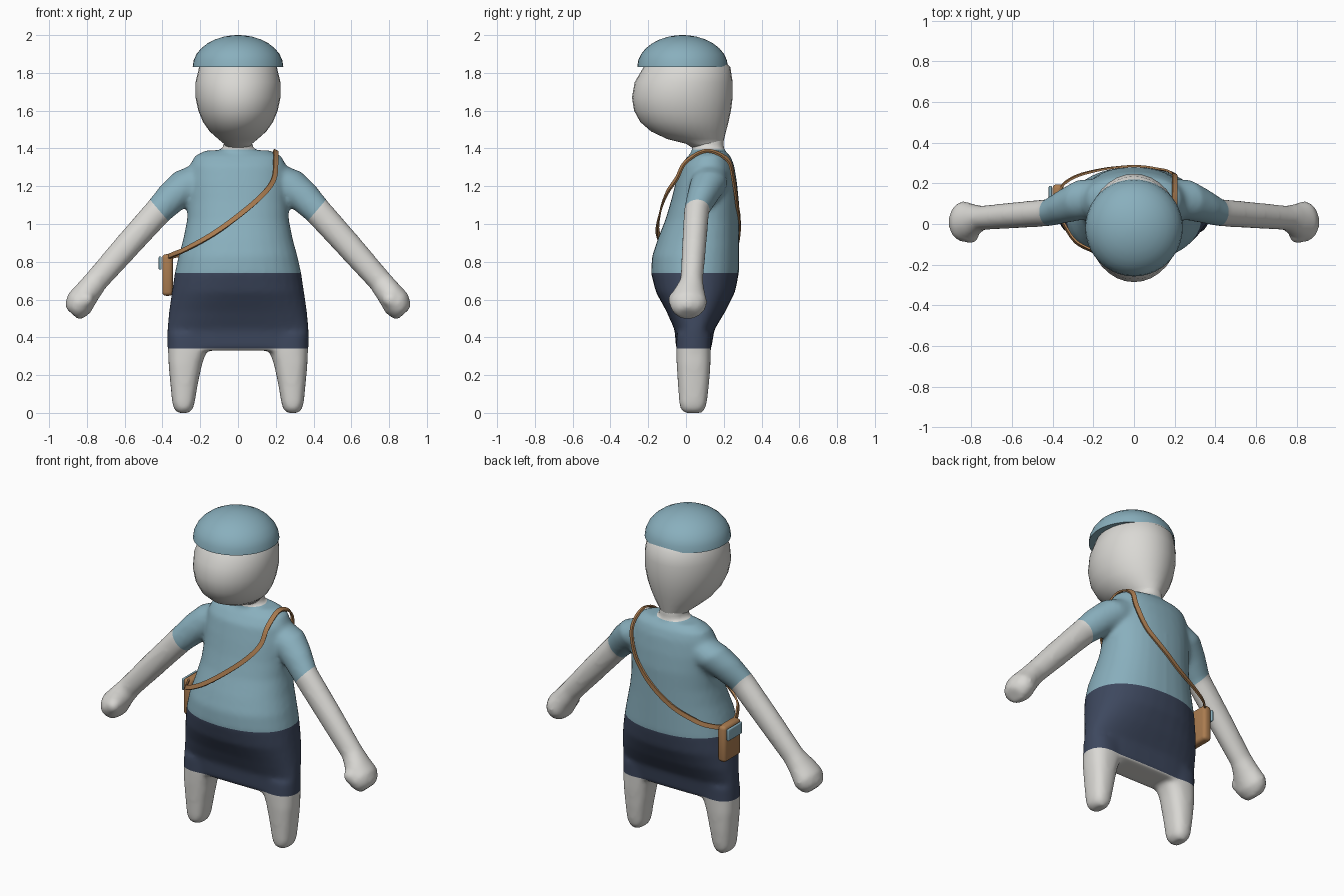
import bpy, bmesh, math
from mathutils import Vector, Matrix
from mathutils.bvhtree import BVHTree

if "Cube" in bpy.data.objects:
    bpy.data.objects.remove(bpy.data.objects["Cube"])


def material(name, rgb):
    m = bpy.data.materials.new(name)
    m.use_nodes = True
    m.diffuse_color = (*rgb, 1)
    m.node_tree.nodes["Principled BSDF"].inputs["Base Color"].default_value = (*rgb, 1)
    return m


SKIN = material("pale skin", (0.70, 0.69, 0.66))
BLUE = material("dusty blue cloth", (0.25, 0.43, 0.51))
NAVY = material("navy cloth", (0.047, 0.064, 0.112))
TAN = material("tan leather", (0.40, 0.20, 0.08))


def add_object(name, bm, *mats):
    bmesh.ops.recalc_face_normals(bm, faces=bm.faces)
    mesh = bpy.data.meshes.new(name)
    bm.to_mesh(mesh)
    bm.free()
    obj = bpy.data.objects.new(name, mesh)
    bpy.context.collection.objects.link(obj)
    for m in mats:
        mesh.materials.append(m)
    return obj


def smooth(obj, angle=40):
    bpy.ops.object.select_all(action="DESELECT")
    obj.select_set(True)
    bpy.context.view_layer.objects.active = obj
    bpy.ops.object.shade_smooth_by_angle(angle=math.radians(angle))


def ring(center, u, v, power=2.0, n=32):
    """Superellipse around a centre, spanned by two half-axis vectors."""
    pts = []
    for i in range(n):
        c, s = math.cos(math.tau * i / n), math.sin(math.tau * i / n)
        pts.append(Vector(center) + Vector(u) * math.copysign(abs(c) ** (2 / power), c)
                   + Vector(v) * math.copysign(abs(s) ** (2 / power), s))
    return pts


def loft(bm, rings):
    rows = [[bm.verts.new(p) for p in r] for r in rings]
    for a, b in zip(rows, rows[1:]):
        for i in range(len(a)):
            j = (i + 1) % len(a)
            bm.faces.new((a[i], a[j], b[j], b[i]))
    bm.faces.new(rows[0][::-1])
    bm.faces.new(rows[-1])


def level(z, x0, x1, y0, y1, power=2.2):
    """Horizontal ring filling the given x and y ranges."""
    return ring(((x0 + x1) / 2, (y0 + y1) / 2, z), ((x1 - x0) / 2, 0, 0), (0, (y1 - y0) / 2, 0), power)


def spline(points, steps=6):
    p = [Vector(q) for q in points]
    p = [2 * p[0] - p[1]] + p + [2 * p[-1] - p[-2]]
    out = []
    for a, b, c, d in zip(p, p[1:], p[2:], p[3:]):
        for k in range(steps):
            t = k / steps
            out.append(0.5 * (2 * b + (c - a) * t + (2 * a - 5 * b + 4 * c - d) * t * t
                              + (3 * b - a - 3 * c + d) * t ** 3))
    return out + [p[-2]]


# Body mass: torso and skirt, z / half width / front / back / squareness
bm = bmesh.new()
torso = [(0.33, 0.375, -0.052, 0.132, 2.8), (0.44, 0.375, -0.06, 0.15, 2.7),
         (0.54, 0.365, -0.105, 0.21, 2.5), (0.64, 0.35, -0.16, 0.26, 2.3),
         (0.74, 0.335, -0.185, 0.28, 2.2), (0.83, 0.315, -0.18, 0.28, 2.2),
         (0.92, 0.29, -0.15, 0.28, 2.2), (1.02, 0.27, -0.11, 0.28, 2.2),
         (1.12, 0.265, -0.08, 0.28, 2.2), (1.22, 0.265, -0.055, 0.27, 2.2),
         (1.31, 0.255, -0.03, 0.255, 2.2), (1.36, 0.23, 0.01, 0.235, 2.3),
         (1.39, 0.17, 0.05, 0.205, 2.2)]
loft(bm, [level(z, -w, w, f, b, p) for z, w, f, b, p in torso])
loft(bm, [level(z, -w, w, 0.03, 0.2) for z, w in ((1.33, 0.09), (1.4, 0.075), (1.46, 0.075))])

# Legs and arms, mirrored
leg = [(0.42, 0.15, 0.37, -0.05, 0.135), (0.34, 0.16, 0.37, -0.052, 0.132),
       (0.26, 0.19, 0.368, -0.05, 0.13), (0.15, 0.213, 0.358, -0.043, 0.122),
       (0.05, 0.23, 0.348, -0.036, 0.11), (0.018, 0.24, 0.338, -0.028, 0.1),
       (0.0, 0.26, 0.32, -0.01, 0.085)]
arm = [(0.12, 0.13, 1.28, 0.085, 0.09), (0.26, 0.12, 1.21, 0.1, 0.1),
       (0.34, 0.09, 1.15, 0.088, 0.085), (0.42, 0.056, 1.07, 0.075, 0.067),
       (0.6, 0.042, 0.87, 0.07, 0.064), (0.75, 0.03, 0.7, 0.064, 0.06),
       (0.8, 0.015, 0.635, 0.07, 0.085), (0.84, 0.012, 0.58, 0.078, 0.102),
       (0.865, 0.01, 0.545, 0.064, 0.085), (0.876, 0.008, 0.522, 0.048, 0.05)]
for s in (1, -1):
    loft(bm, [level(z, s * a, s * b, f, k, 2.5) for z, a, b, f, k in leg])
    loft(bm, [ring((s * x, y, z), (s * 0.75 * r, 0, 0.66 * r), (0, ry, 0)) for x, y, z, r, ry in arm])
    bmesh.ops.create_icosphere(bm, subdivisions=3, radius=0.042,
                               matrix=Matrix.Translation((s * 0.805, -0.056, 0.6)))
body = add_object("body", bm)

# Fuse and soften the overlapping masses
fuse = body.modifiers.new("fuse", "REMESH")
fuse.mode, fuse.voxel_size = "VOXEL", 0.014
soft = body.modifiers.new("soften", "SMOOTH")
soft.factor, soft.iterations = 0.5, 8
fused = bpy.data.meshes.new_from_object(body.evaluated_get(bpy.context.evaluated_depsgraph_get()))
body.modifiers.clear()
bm = bmesh.new()
bm.from_mesh(fused)

# Cut clean borders for hem, waist, collar and sleeves
def cut(faces, co, no):
    geom = {g for f in faces for g in (f, *f.edges, *f.verts)}
    bmesh.ops.bisect_plane(bm, geom=list(geom), plane_co=co, plane_no=no)


def past_sleeve(p):
    return (abs(p.x) - 0.42) * 0.76 - (p.z - 1.075) * 0.65 > 0 and abs(p.x) + 0.9 * p.z > 1.2


HEM, WAIST, COLLAR = 0.34, 0.74, 1.395
for z in (HEM, WAIST, COLLAR):
    cut([f for f in bm.faces if abs(f.calc_center_median().x) < 0.42], (0, 0, z), (0, 0, 1))
for s in (1, -1):
    cut([f for f in bm.faces if s * f.calc_center_median().x > 0.33 and f.calc_center_median().z > 0.95],
        (s * 0.42, 0, 1.075), (s * 0.76, 0, -0.65))
for f in bm.faces:
    p = f.calc_center_median()
    if past_sleeve(p) or p.z < HEM or p.z > COLLAR:
        f.material_index = 0
    else:
        f.material_index = 1 if p.z > WAIST else 2
tree = BVHTree.FromBMesh(bm)
bm.to_mesh(body.data)
bm.free()
for m in (SKIN, BLUE, NAVY):
    body.data.materials.append(m)
smooth(body, 80)

# Head, z / half width / front / back
bm = bmesh.new()
head = [(1.405, 0.07, 0.03, 0.19), (1.425, 0.075, 0.0, 0.195), (1.45, 0.105, -0.1, 0.202),
        (1.49, 0.15, -0.185, 0.212), (1.54, 0.185, -0.242, 0.225), (1.6, 0.21, -0.275, 0.238),
        (1.67, 0.225, -0.286, 0.247), (1.75, 0.225, -0.272, 0.247), (1.83, 0.206, -0.225, 0.235),
        (1.9, 0.15, -0.16, 0.17)]
loft(bm, [ring(p, (w, 0, 0), (0, d, 0)) for p, w, d in
          (((0, c.y, c.z), c.x, h) for c, h in
           ((Vector((q.x, (q.y + k) / 2, z)), (k - q.y) / 2) for z, q, k in
            ((z, Vector((w, f, 0)), k) for z, w, f, k in head)))])
smooth(add_object("head", bm, SKIN), 80)

# Domed cap with a flat underside
bm = bmesh.new()
dome = [math.radians(a) for a in (0, 12, 24, 36, 48, 60, 72, 82, 88)]
loft(bm, [ring((0, -0.018, 1.832 + 0.168 * math.sin(a)), (0.24 * math.cos(a), 0, 0),
               (0, 0.24 * math.cos(a), 0), n=40) for a in dome])
smooth(add_object("cap", bm, BLUE))


# Shoulder bag and its flap tag
def box(name, center, size, bevel, mat):
    bm = bmesh.new()
    bmesh.ops.create_cube(bm, size=1, matrix=Matrix.Translation(center) @ Matrix.Diagonal((*size, 1)))
    bmesh.ops.bevel(bm, geom=bm.edges[:], offset=bevel, segments=3, profile=0.5, affect="EDGES")
    smooth(add_object(name, bm, mat))


box("bag", (-0.373, 0.115, 0.73), (0.056, 0.16, 0.22), 0.02, TAN)
box("bag_tag", (-0.412, 0.12, 0.793), (0.016, 0.135, 0.07), 0.006, BLUE)

# Strap from the bag, across the chest, over the shoulder and down the back
front = [(-0.375, 0.07, 0.825), (-0.34, -0.01, 0.84), (-0.27, -0.1, 0.87), (-0.12, -0.15, 0.955),
         (0.035, -0.135, 1.07), (0.14, -0.1, 1.165), (0.19, -0.05, 1.24), (0.2, 0.0, 1.33)]
back = [(0.2, 0.11, 1.388), (0.2, 0.22, 1.34), (0.19, 0.25, 1.24), (0.12, 0.27, 1.1), (-0.07, 0.28, 0.94),
        (-0.24, 0.25, 0.86), (-0.33, 0.21, 0.835), (-0.375, 0.16, 0.825)]
path = []
for p in spline(front + back):
    near, normal, _, _ = tree.find_nearest(p)
    gap = (p - near).dot(normal)
    path.append((p + normal * max(0, 0.006 - gap), normal))
bm = bmesh.new()
rings = []
for i, (p, normal) in enumerate(path):
    along = (path[min(i + 1, len(path) - 1)][0] - path[max(i - 1, 0)][0]).normalized()
    side = along.cross(normal).normalized() * 0.013
    out = side.cross(along).normalized() * 0.005
    rings.append([p + side + out, p - side + out, p - side - out, p + side - out])
loft(bm, rings)
smooth(add_object("bag_strap", bm, TAN))
